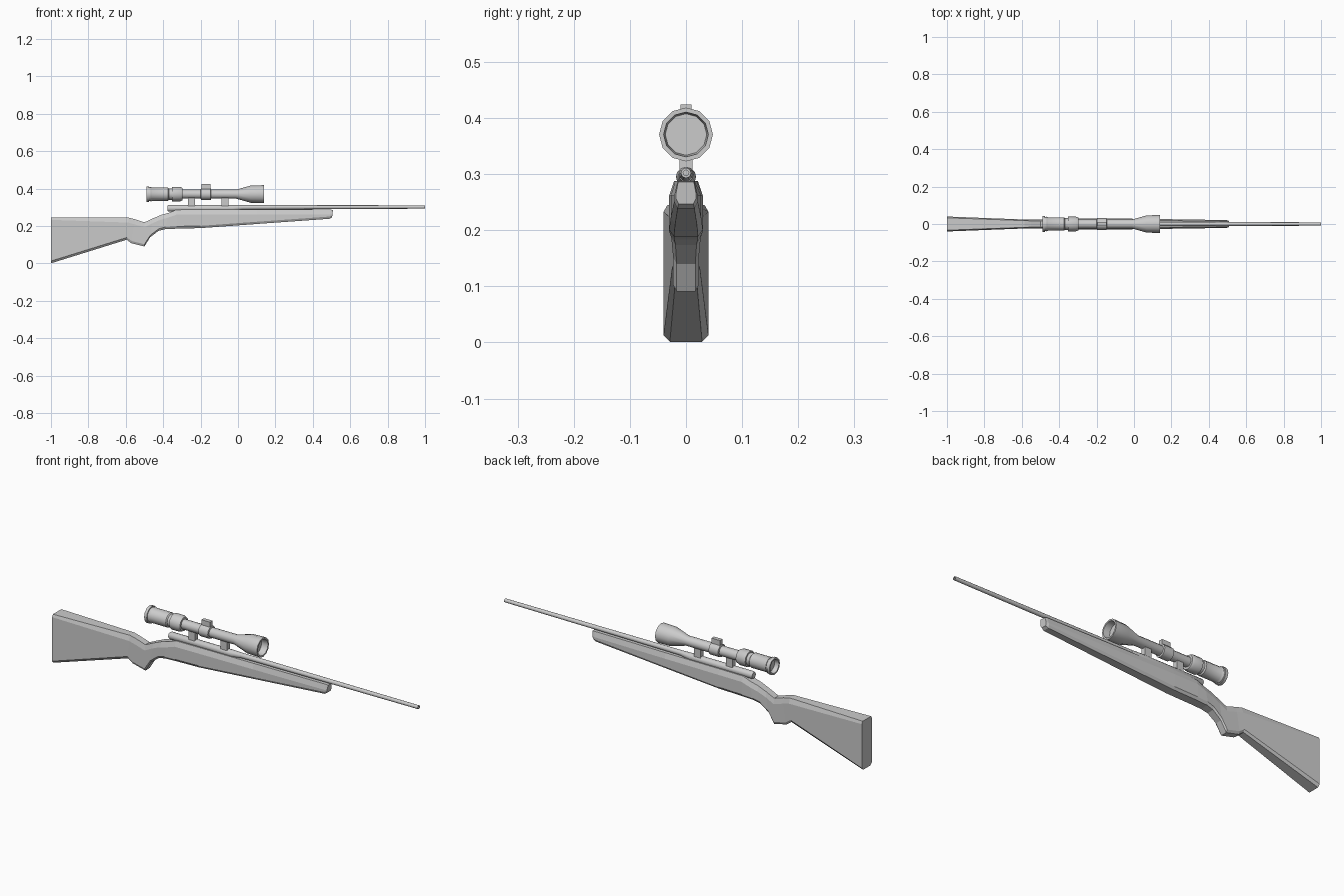
import bpy, bmesh
from math import cos, sin, tau, radians

if "Cube" in bpy.data.objects:
    bpy.data.objects.remove(bpy.data.objects["Cube"])


def loft(name, rings, smooth=False):
    """Skin a list of equal-length point rings and cap both ends."""
    bm = bmesh.new()
    loops = [[bm.verts.new(p) for p in ring] for ring in rings]
    n = len(loops[0])
    for a, b in zip(loops, loops[1:]):
        for i in range(n):
            j = (i + 1) % n
            bm.faces.new((a[i], a[j], b[j], b[i]))
    bm.faces.new(loops[0][::-1])
    bm.faces.new(loops[-1])
    bmesh.ops.recalc_face_normals(bm, faces=bm.faces)
    mesh = bpy.data.meshes.new(name)
    bm.to_mesh(mesh)
    bm.free()
    obj = bpy.data.objects.new(name, mesh)
    bpy.context.collection.objects.link(obj)
    if smooth:
        bpy.ops.object.select_all(action='DESELECT')
        obj.select_set(True)
        bpy.context.view_layer.objects.active = obj
        bpy.ops.object.shade_smooth_by_angle(angle=radians(35))
    return obj


def lathe(name, profile, sides=12):
    """Turn (x, radius, axis height) stations around a lengthwise axis."""
    return loft(name, [[(x, r * cos(tau * i / sides), z + r * sin(tau * i / sides))
                        for i in range(sides)] for x, r, z in profile], True)


def box(name, x0, x1, half_y, z0, z1):
    return loft(name, [[(x, -half_y, z0), (x, half_y, z0), (x, half_y, z1), (x, -half_y, z1)]
                       for x in (x0, x1)])


def stock_ring(xt, zt, xb, zb, w, wt):
    """Chamfered section; top and bottom may sit at different x."""
    h = zt - zb
    c = min(0.012, h * 0.25)
    half = [(w * 0.72, 0), (w, c / h), (w, 1 - 2.2 * c / h if wt < w * 0.8 else 1 - c / h), (wt, 1)]
    pts = half + [(-y, t) for y, t in reversed(half)]
    return [(xb + (xt - xb) * t, y, zb + h * t) for y, t in pts]


# Stock: butt, wrist, grip and fore-end
stations = [
    (-1.0, .245, -1.0, .001, .040, .033),
    (-.585, .245, -.595, .127, .024, .018),
    (-.55, .236, -.57, .108, .023, .017),
    (-.50, .220, -.50, .091, .023, .017),
    (-.455, .241, -.47, .140, .023, .017),
    (-.41, .260, -.425, .174, .026, .018),
    (-.37, .271, -.39, .183, .029, .020),
    (-.33, .287, -.33, .186, .030, .021),
    (-.20, .288, -.20, .189, .030, .021),
    (.10, .288, .10, .211, .027, .019),
    (.495, .288, .49, .239, .021, .015),
    (.508, .286, .503, .247, .018, .014),
]
loft("stock", [stock_ring(*s) for s in stations])

# Receiver and tapered barrel with a shallow muzzle bore
lathe("receiver", [(-.376, .015, .295), (-.37, .018, .295), (-.03, .018, .295), (.02, .013, .299)])
lathe("barrel", [(-.05, .013, .299), (.10, .012, .300), (.50, .0105, .301), (1.0, .009, .302),
                 (1.0, .005, .302), (.985, .005, .302)])

# Scope: eyepiece, zoom ring, tube and objective bell, recessed at both ends
S = .3705
scope = [
    (-.470, .029), (-.490, .034), (-.490, .042), (-.476, .042), (-.476, .037), (-.468, .037),
    (-.468, .040), (-.460, .036), (-.375, .036), (-.370, .031), (-.354, .031), (-.354, .039),
    (-.310, .039), (-.298, .034), (-.298, .024), (-.010, .024), (.068, .046),
    (.138, .048), (.138, .040), (.105, .037),
]
lathe("scope", [(x, r, S) for x, r in scope])

# Turret saddle with top cap
lathe("turret_saddle", [(-.200, .024, S), (-.198, .031, S), (-.146, .031, S), (-.144, .024, S)])
box("turret_cap", -.195, -.148, .010, .390, .424)

# Scope mounts
for name, x in (("rear_mount", -.248), ("front_mount", -.070)):
    box(name, x - .018, x + .018, .012, .300, .355)
